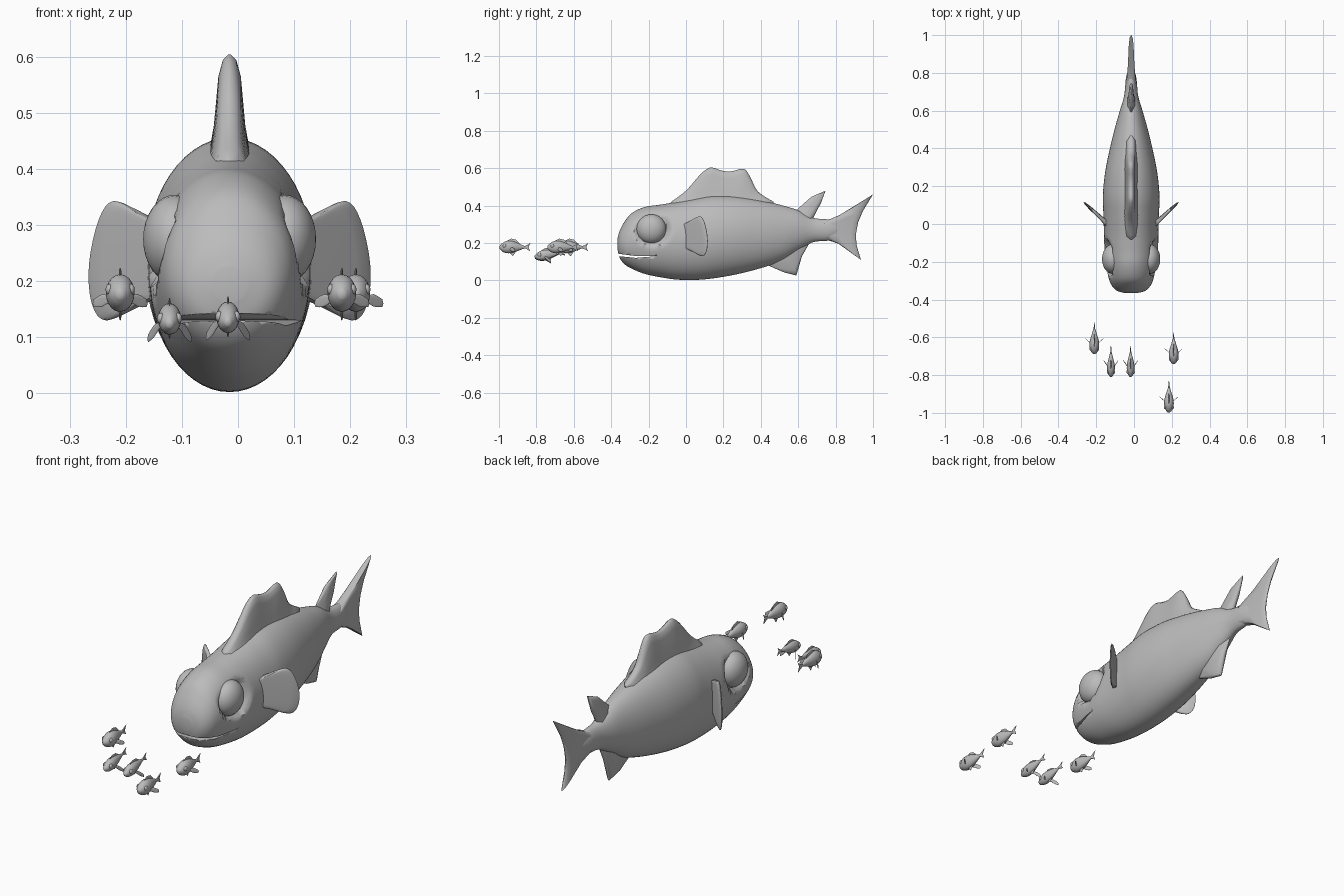
import bpy, bmesh, math
from mathutils import Vector, Matrix

if "Cube" in bpy.data.objects:
    bpy.data.objects.remove(bpy.data.objects["Cube"], do_unlink=True)

CX = -0.015          # centre plane of the large fish
grey = bpy.data.materials.new("plain grey")
grey.use_nodes = True
grey.diffuse_color = (0.5, 0.5, 0.5, 1)
grey.node_tree.nodes["Principled BSDF"].inputs["Base Color"].default_value = (0.5, 0.5, 0.5, 1)


def smooth_path(pts, steps):
    """Catmull-Rom interpolation of equal-length tuples."""
    out = []
    for i in range(len(pts) - 1):
        a, b, c, d = (pts[max(i - 1, 0)], pts[i], pts[i + 1], pts[min(i + 2, len(pts) - 1)])
        for s in range(steps):
            t = s / steps
            out.append(tuple(0.5 * (2 * q + (r - p) * t + (2 * p - 5 * q + 4 * r - u) * t * t
                                    + (3 * q - p - 3 * r + u) * t ** 3)
                             for p, q, r, u in zip(a, b, c, d)))
    return out + [tuple(pts[-1])]


def skin(bm, rings):
    """Bridge closed rings of points and cap both ends."""
    rows = [[bm.verts.new(p) for p in ring] for ring in rings]
    n = len(rows[0])
    for a, b in zip(rows, rows[1:]):
        for i in range(n):
            bm.faces.new((a[i], a[(i + 1) % n], b[(i + 1) % n], b[i]))
    bm.faces.new(rows[0])
    bm.faces.new(rows[-1])


def body(bm, stations, segs, steps):
    """Loft ellipses given as (y, bottom z, top z, half width)."""
    rings = []
    for y, lo, hi, w in smooth_path(stations, steps):
        angles = [math.tau * i / segs for i in range(segs)]
        rings.append([(w * math.cos(a), y, (lo + hi) / 2 + (hi - lo) / 2 * math.sin(a))
                      for a in angles])
    skin(bm, rings)


def fin(bm, ribs, thick, steps=1, place=lambda s, z: Vector((0, s, z)), normal=(1, 0, 0)):
    """Lens-shaped fin; ribs are (root s, root z, tip s, tip z)."""
    normal = Vector(normal).normalized()
    profile = [(0, 1), (0.35, 0.7), (0.8, 0.5), (0.95, 0.3), (1, 0.06)]
    ribs = smooth_path(ribs, steps)
    rings = []
    for i, (rs, rz, ts, tz) in enumerate(ribs):
        k = thick * (0.2 if i in (0, len(ribs) - 1) else 1)
        root, tip = place(rs, rz), place(ts, tz)
        side = [(root.lerp(tip, f), normal * k * w) for f, w in profile]
        rings.append([p + o for p, o in side] + [p - o for p, o in reversed(side)])
    skin(bm, rings)


def eye(bm, centre, size):
    m = Matrix.Translation(centre) @ Matrix.Diagonal((*size, 1))
    bmesh.ops.create_uvsphere(bm, u_segments=24, v_segments=16, radius=1,
                              matrix=m @ Matrix.Rotation(math.pi / 2, 4, 'Y'))


def finish(bm, name, loc=(CX, 0, 0), rot=(0, 0, 0)):
    bmesh.ops.recalc_face_normals(bm, faces=bm.faces)
    mesh = bpy.data.meshes.new(name)
    bm.to_mesh(mesh)
    bm.free()
    mesh.materials.append(grey)
    ob = bpy.data.objects.new(name, mesh)
    bpy.context.collection.objects.link(ob)
    ob.location, ob.rotation_euler = loc, rot
    bpy.ops.object.select_all(action='DESELECT')
    ob.select_set(True)
    bpy.context.view_layer.objects.active = ob
    bpy.ops.object.shade_smooth_by_angle(angle=math.radians(50))
    return ob


# Large body with flattened eye sockets
bm = bmesh.new()
body(bm, [(-.366, .165, .225, .03), (-.355, .122, .265, .072), (-.33, .088, .312, .1),
          (-.29, .063, .36, .118), (-.22, .035, .393, .132), (-.14, .018, .405, .142),
          (-.05, .005, .42, .144), (.05, .003, .44, .147), (.15, .012, .455, .15),
          (.28, .035, .45, .137), (.42, .072, .425, .108), (.52, .11, .4, .083),
          (.6, .16, .375, .06), (.68, .205, .335, .037), (.77, .215, .325, .028),
          (.83, .245, .305, .012)], 56, 5)
for v in bm.verts:
    d = math.hypot(v.co.y + .185, v.co.z - .29)
    limit = .098 + .06 * min(1, max(0, (d - .085) / .03))
    v.co.x = max(-limit, min(limit, v.co.x))
fish_body = finish(bm, "body")

# Mouth slit
bm = bmesh.new()
slit = [(-.42, .15), (-.42, .136), (-.27, .121), (-.15, .13), (-.27, .131)]
skin(bm, [[(x, y, z) for y, z in slit] for x in (-.3, .3)])
cutter = finish(bm, "mouth_cutter")
cutter.hide_render = True
cut = fish_body.modifiers.new("mouth", 'BOOLEAN')
cut.operation, cut.object, cut.solver = 'DIFFERENCE', cutter, 'EXACT'
bpy.context.view_layer.objects.active = fish_body
bpy.ops.object.modifier_apply(modifier="mouth")
bpy.data.objects.remove(cutter, do_unlink=True)

# Fins on the centre plane
bm = bmesh.new()
fin(bm, [(-.1, .38, -.08, .42), (0, .41, 0, .48), (.05, .41, .07, .56), (.1, .41, .11, .595),
         (.14, .41, .14, .604), (.18, .41, .19, .588), (.23, .41, .24, .583),
         (.28, .41, .31, .597), (.33, .4, .345, .55), (.37, .4, .385, .475),
         (.46, .38, .47, .42)], .04, 3)
finish(bm, "front_dorsal_fin")

bm = bmesh.new()
fin(bm, [(.57, .36, .6, .385), (.62, .35, .67, .447), (.65, .34, .746, .48),
         (.665, .33, .722, .415), (.67, .31, .68, .335)], .02)
finish(bm, "rear_dorsal_fin")

bm = bmesh.new()
fin(bm, [(.4, .12, .44, .08), (.46, .14, .525, .043), (.54, .17, .59, .027),
         (.6, .19, .62, .13), (.64, .22, .66, .2)], .03)
finish(bm, "anal_fin")

bm = bmesh.new()
fin(bm, [(.72, .31, .77, .325), (.74, .305, .836, .358), (.75, .3, 1, .46),
         (.755, .29, .945, .37), (.76, .28, .92, .31), (.76, .27, .908, .245),
         (.76, .26, .912, .19), (.75, .25, .935, .11), (.74, .235, .83, .19),
         (.72, .225, .77, .215)], .025)
finish(bm, "tail_fin")

# Paired eyes and swept-back side fins
for side, label in ((1, "left"), (-1, "right")):
    bm = bmesh.new()
    eye(bm, (side * .098, -.185, .275), (.056, .079, .079))
    finish(bm, label + "_eye")
    bm = bmesh.new()
    fin(bm, [(-.15, .295, .3, .322), (-.15, .285, .65, .343), (-.15, .27, .86, .31),
             (-.15, .245, 1, .23), (-.15, .225, .96, .16), (-.15, .205, .75, .13),
             (-.15, .18, .3, .158)], .016, 4,
        lambda s, z: Vector((side * (.125 + .125 * s), .115 * s, z)), (side * .115, -.125, 0))
    finish(bm, label + "_side_fin")


# School of small fish
def small_fish(name, loc, slim, droop, pitch):
    bm = bmesh.new()
    body(bm, [(-.083, -.008, .006, .006), (-.07, -.022, .02, .018), (-.045, -.032, .033, .025),
              (-.015, -.03, .033, .024), (.02, -.018, .02, .014), (.045, -.008, .008, .006),
              (.06, -.006, .007, .003)], 20, 3)
    fin(bm, [(-.05, .02, -.045, .033), (-.03, .02, -.02, .046), (-.01, .02, .005, .04),
             (.02, .01, .025, .02)], .004)
    fin(bm, [(-.03, -.02, -.028, -.032), (-.02, -.02, -.012, -.048), (0, -.01, .005, -.024)], .004)
    fin(bm, [(.045, .005, .06, .007), (.05, .003, .083, .023), (.052, 0, .072, .002),
             (.05, -.003, .081, -.022), (.045, -.005, .06, -.006)], .004)
    for v in bm.verts:
        v.co.x *= slim
        v.co.z *= slim
    for side in (1, -1):
        eye(bm, (side * .019 * slim, -.056, .007 * slim), (.007, .01, .01))
        fin(bm, [(0, 0, .5, .008), (0, -.002, 1, .004), (0, -.006, 1, -.01),
                 (0, -.01, .5, -.014)], .002, 2,
            lambda s, z: Vector((side * (.016 + (.031 - .4 * droop) * s), -.03 + .028 * s,
                                 z - .004 - (.01 + droop) * s)), (side * .6, -.6, 0))
    finish(bm, name, loc, (pitch, 0, 0))


deep = [(-.21, -.605, .178), (.21, -.658, .178), (.185, -.914, .178)]
slender = [(-.122, -.727, .137), (-.018, -.727, .14)]
for i, loc in enumerate(deep):
    small_fish(f"small_fish_{i + 1}", loc, 1, 0, 0)
for i, loc in enumerate(slender):
    small_fish(f"slender_fish_{i + 1}", loc, .8, .022, math.radians(9))
